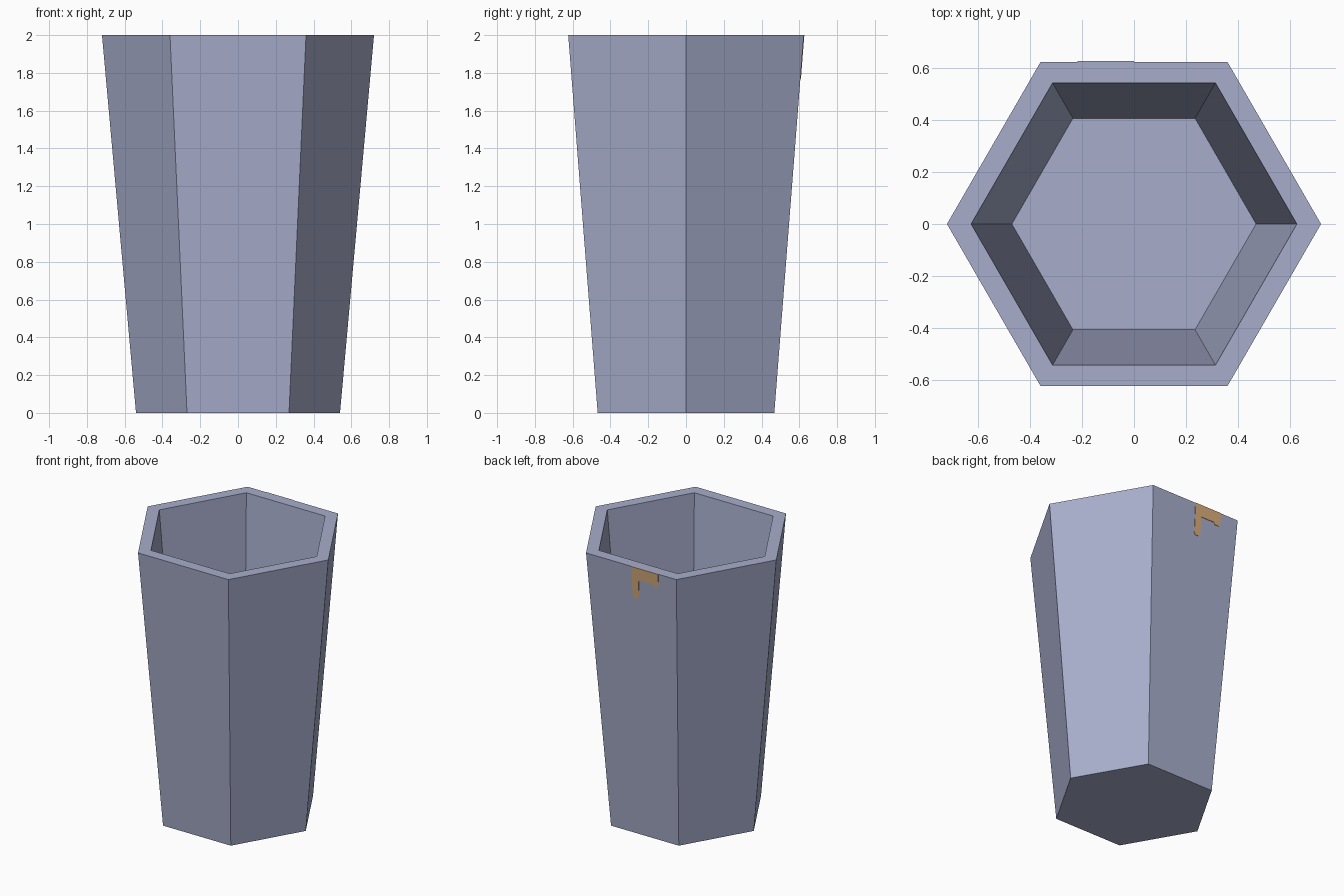
import bpy, bmesh, math

if "Cube" in bpy.data.objects:
    bpy.data.objects.remove(bpy.data.objects["Cube"])

H = 2.0
R_BOTTOM, R_TOP = 0.54, 0.72
R_RIM, R_FLOOR, Z_FLOOR = 0.627, 0.47, 0.22


def material(name, color):
    m = bpy.data.materials.new(name)
    m.diffuse_color = (*color, 1.0)
    m.use_nodes = True
    m.node_tree.nodes["Principled BSDF"].inputs["Base Color"].default_value = m.diffuse_color
    return m


def finish(bm, name, mat):
    bmesh.ops.recalc_face_normals(bm, faces=bm.faces[:])
    me = bpy.data.meshes.new(name)
    bm.to_mesh(me)
    bm.free()
    me.materials.append(mat)
    ob = bpy.data.objects.new(name, me)
    bpy.context.collection.objects.link(ob)
    return ob


def ring(bm, r, z):
    return [bm.verts.new((r * math.cos(i * math.pi / 3), r * math.sin(i * math.pi / 3), z))
            for i in range(6)]


grey_blue = material("grey blue", (0.39, 0.42, 0.60))
tan = material("tan", (0.70, 0.42, 0.20))

# Hollow six-sided cup: outer wall, rim, inner wall, floor
bm = bmesh.new()
rings = [ring(bm, r, z) for r, z in
         ((R_BOTTOM, 0), (R_TOP, H), (R_RIM, H), (R_FLOOR, Z_FLOOR))]
for a, b in zip(rings, rings[1:]):
    for i in range(6):
        j = (i + 1) % 6
        bm.faces.new((a[i], a[j], b[j], b[i]))
bm.faces.new(rings[0][::-1])
bm.faces.new(rings[-1])
finish(bm, "cup", grey_blue)

# Thin painted drip at the top of the back face: (x, depth below rim)
outline = [(0, 0), (-0.217, 0), (-0.213, 0.09), (-0.205, 0.10), (-0.17, 0.10),
           (-0.165, 0.085), (-0.055, 0.085), (-0.052, 0.215), (-0.04, 0.23),
           (-0.012, 0.23), (-0.004, 0.215)]


def back_y(z):
    return math.cos(math.pi / 6) * (R_BOTTOM + (R_TOP - R_BOTTOM) * z / H)


bm = bmesh.new()
face = bm.faces.new([bm.verts.new((x, back_y(H - d) - 0.001, H - d)) for x, d in outline])
ext = bmesh.ops.extrude_face_region(bm, geom=[face], use_keep_orig=True)
for v in ext["geom"]:
    if isinstance(v, bmesh.types.BMVert):
        v.co.y += 0.004
finish(bm, "drip_mark", tan)
